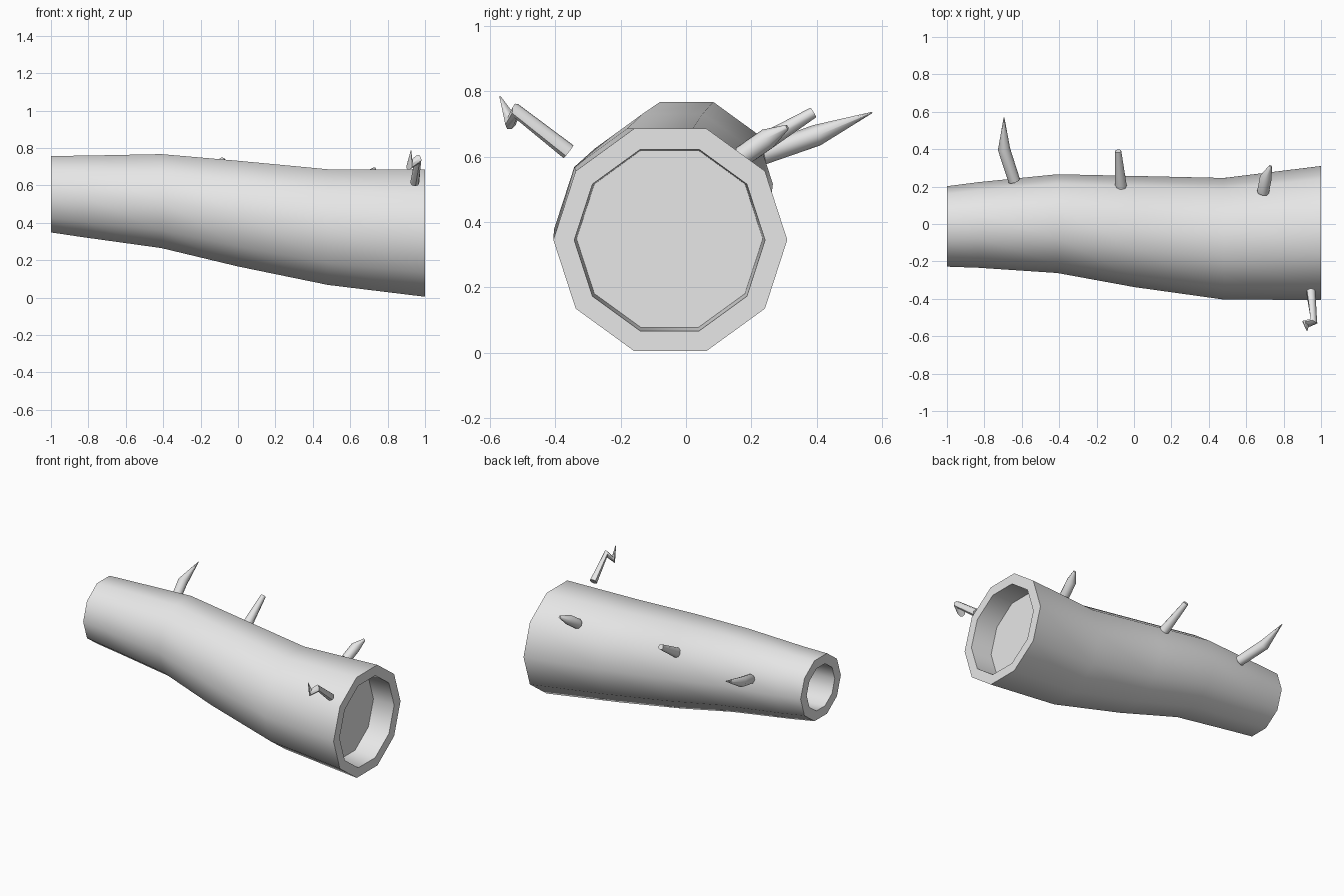
import bpy, bmesh, math
from mathutils import Vector

cube = bpy.data.objects.get("Cube")
if cube:
    bpy.data.objects.remove(cube, do_unlink=True)

bark = bpy.data.materials.new("pale grey bark")
bark.use_nodes = True
bark.diffuse_color = (0.8, 0.8, 0.8, 1)
bark.node_tree.nodes["Principled BSDF"].inputs["Base Color"].default_value = (0.8, 0.8, 0.8, 1)


def loft(name, rings, angle):
    """Skin a list of equal-sized vertex rings and cap both ends."""
    bm = bmesh.new()
    loops = [[bm.verts.new(p) for p in ring] for ring in rings]
    for a, b in zip(loops, loops[1:]):
        n = len(a)
        for i in range(n):
            j = (i + 1) % n
            bm.faces.new((a[i], a[j], b[j], b[i]))
    bm.faces.new(loops[0][::-1])
    bm.faces.new(loops[-1])
    bmesh.ops.recalc_face_normals(bm, faces=bm.faces)
    mesh = bpy.data.meshes.new(name)
    bm.to_mesh(mesh)
    bm.free()
    mesh.materials.append(bark)
    obj = bpy.data.objects.new(name, mesh)
    bpy.context.collection.objects.link(obj)
    bpy.ops.object.select_all(action='DESELECT')
    obj.select_set(True)
    bpy.context.view_layer.objects.active = obj
    bpy.ops.object.shade_smooth_by_angle(angle=math.radians(angle))
    return obj


def log_ring(x, y, z, r, sides=10):
    turns = [2 * math.pi * i / sides for i in range(sides)]
    return [(x, y + r * math.cos(t), z + r * math.sin(t)) for t in turns]


def twig(name, path, radii, sides=8):
    """Tapered twig whose rings follow a bent path."""
    pts = [Vector(p) for p in path]
    rings = []
    side = None
    for i, (p, r) in enumerate(zip(pts, radii)):
        before = (p - pts[i - 1]).normalized() if i else Vector()
        after = (pts[i + 1] - p).normalized() if i < len(pts) - 1 else Vector()
        d = (before + after).normalized()
        if side is None:
            side = d.orthogonal()
        side = (side - d * side.dot(d)).normalized()
        up = d.cross(side)
        turns = [2 * math.pi * k / sides for k in range(sides)]
        rings.append([p + r * (side * math.cos(t) + up * math.sin(t)) for t in turns])
    return loft(name, rings, 50)


# Hollow trunk: cavity floor, wall, rim, bark, rim, wall, cavity floor
trunk = [
    (-0.55, -0.005, 0.525, 0.16), (-1, -0.013, 0.553, 0.15),
    (-1, -0.013, 0.553, 0.215), (-0.83, -0.005, 0.541, 0.229),
    (-0.41, 0.002, 0.516, 0.264), (0, -0.04, 0.449, 0.297),
    (0.48, -0.079, 0.377, 0.325), (1, -0.048, 0.345, 0.358),
    (1, -0.05, 0.344, 0.292), (0.85, -0.05, 0.348, 0.285),
]
loft("hollow_trunk", [log_ring(*s) for s in trunk], 50)

# Twigs on the back of the trunk
twig("back_twig_long", [(-0.64, 0.23, 0.605), (-0.695, 0.40, 0.665), (-0.695, 0.57, 0.735)],
     [0.032, 0.033, 0.002])
twig("back_twig_middle", [(-0.07, 0.20, 0.62), (-0.085, 0.39, 0.735)], [0.032, 0.017])
twig("back_twig_short", [(0.69, 0.17, 0.60), (0.705, 0.25, 0.655), (0.73, 0.31, 0.69)],
     [0.032, 0.032, 0.008])

# Crooked twig beside the front
twig("front_twig_crooked",
     [(0.945, -0.36, 0.615), (0.962, -0.52, 0.74), (0.917, -0.535, 0.705), (0.925, -0.57, 0.785)],
     [0.025, 0.023, 0.024, 0.002])
